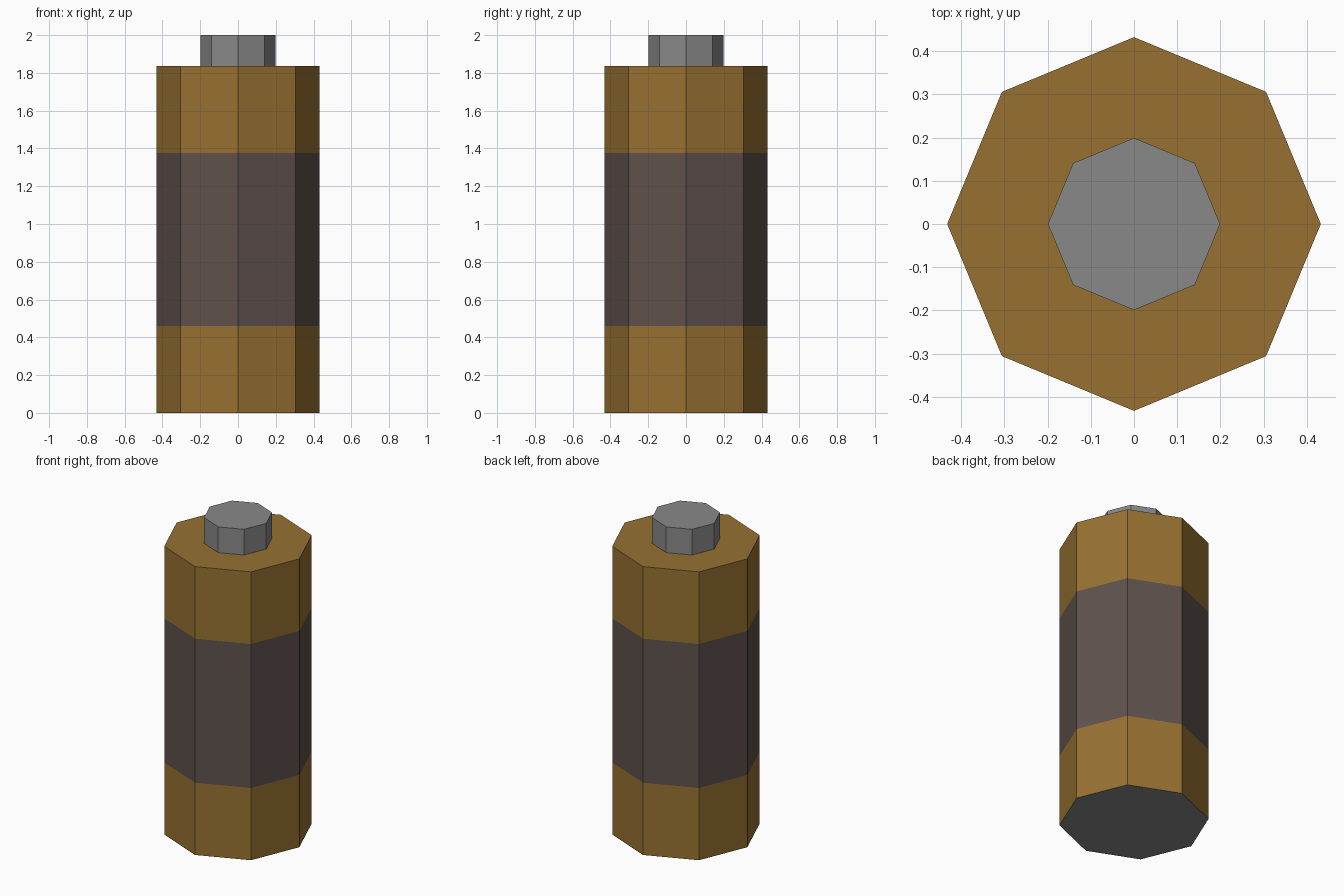
import bpy, bmesh, math

if "Cube" in bpy.data.objects:
    bpy.data.objects.remove(bpy.data.objects["Cube"])

SIDES = 8


def make_material(name, rgb):
    mat = bpy.data.materials.new(name)
    mat.diffuse_color = (*rgb, 1.0)
    mat.use_nodes = True
    mat.node_tree.nodes["Principled BSDF"].inputs["Base Color"].default_value = mat.diffuse_color
    return mat


copper = make_material("copper_gold", (0.31, 0.167, 0.031))
wrap = make_material("dark_brown_grey", (0.114, 0.083, 0.073))
metal = make_material("metal_grey", (0.25, 0.25, 0.25))


def prism(name, radius, heights, materials, pick, cap_bottom=True):
    """Octagonal column with a ring at each height, coloured by a rule."""
    bm = bmesh.new()
    rings = []
    for z in heights:
        rings.append([bm.verts.new((radius * math.cos(i * math.tau / SIDES),
                                    radius * math.sin(i * math.tau / SIDES), z))
                      for i in range(SIDES)])
    for low, high in zip(rings, rings[1:]):
        for i in range(SIDES):
            j = (i + 1) % SIDES
            bm.faces.new((low[i], low[j], high[j], high[i]))
    if cap_bottom:
        bm.faces.new(rings[0][::-1])
    bm.faces.new(rings[-1])
    bm.normal_update()
    for face in bm.faces:
        face.material_index = pick(face)
    mesh = bpy.data.meshes.new(name)
    bm.to_mesh(mesh)
    bm.free()
    for mat in materials:
        mesh.materials.append(mat)
    obj = bpy.data.objects.new(name, mesh)
    bpy.context.collection.objects.link(obj)
    return obj


def body_colour(face):
    if face.normal.z < -0.5:
        return 2                      # metal base
    z = face.calc_center_median().z
    return 1 if 0.46 < z < 1.38 else 0  # dark middle band


# Main cell body with a dark middle band and a metal base
prism("battery_body", 0.432, (0.0, 0.46, 1.377, 1.836),
      (copper, wrap, metal), body_colour)

# Raised contact on top
prism("top_terminal", 0.199, (1.836, 2.0), (metal,), lambda face: 0,
      cap_bottom=False)
